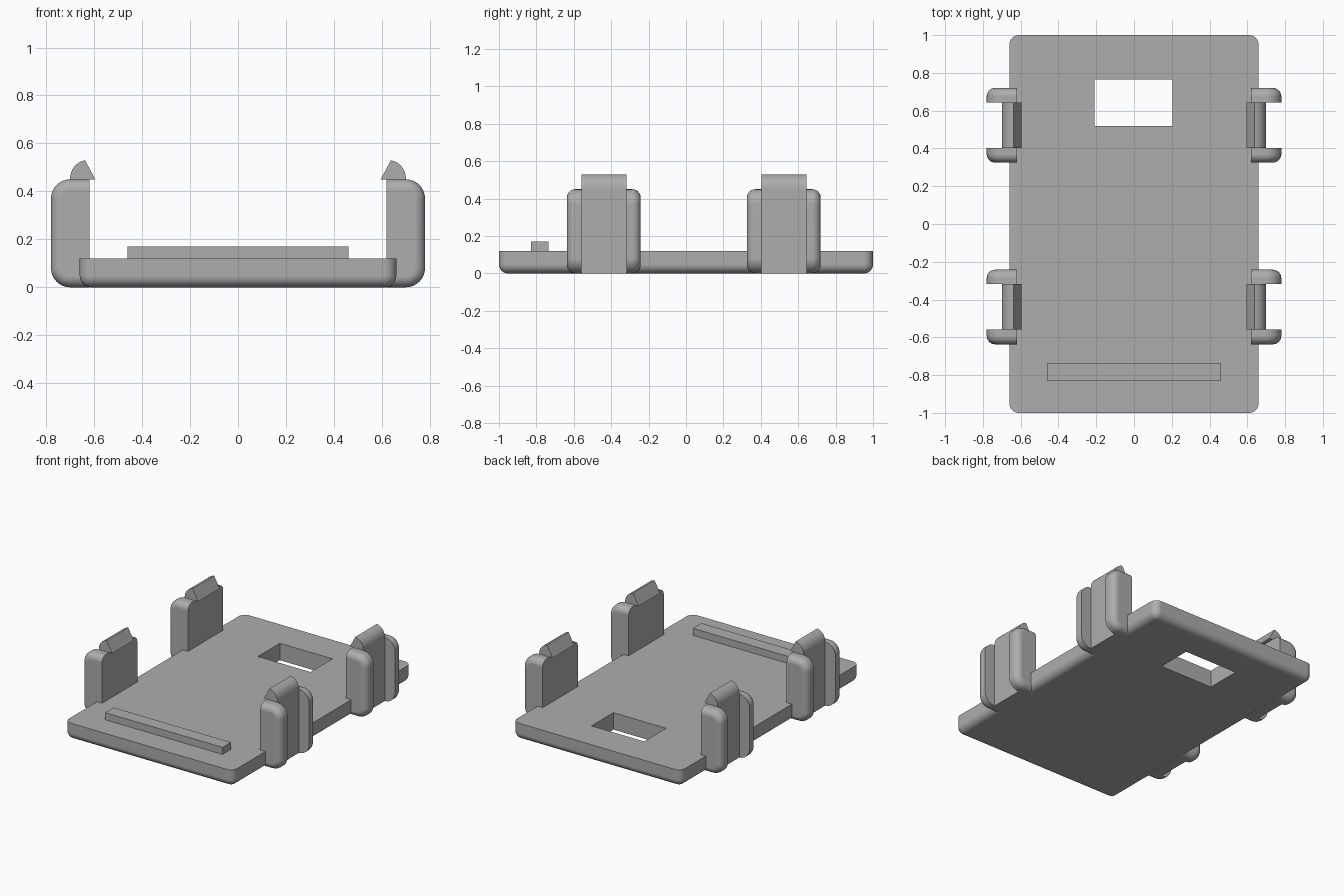
import bpy
import bmesh
import math
from mathutils import Vector

if "Cube" in bpy.data.objects:
    bpy.data.objects.remove(bpy.data.objects["Cube"])

grey = bpy.data.materials.new("grey plastic")
grey.use_nodes = True
COLOUR = (0.42, 0.42, 0.42, 1)
grey.diffuse_color = COLOUR
grey.node_tree.nodes["Principled BSDF"].inputs["Base Color"].default_value = COLOUR


def box_mesh(x, y, z):
    """Box from (low, high) ranges."""
    bm = bmesh.new()
    bmesh.ops.create_cube(bm, size=1)
    for v in bm.verts:
        v.co = Vector([r[0] if c < 0 else r[1] for c, r in zip(v.co, (x, y, z))])
    return bm


def round_edges(bm, radius, rule, segments=8):
    edges = [e for e in bm.edges if rule(e.verts[0].co, e.verts[1].co)]
    bmesh.ops.bevel(bm, geom=edges, offset=radius, segments=segments,
                    profile=0.5, affect='EDGES', clamp_overlap=True)


def add_object(name, bm):
    bmesh.ops.recalc_face_normals(bm, faces=bm.faces)
    mesh = bpy.data.meshes.new(name)
    bm.to_mesh(mesh)
    bm.free()
    mesh.materials.append(grey)
    obj = bpy.data.objects.new(name, mesh)
    bpy.context.collection.objects.link(obj)
    return obj


def activate(obj):
    bpy.ops.object.select_all(action='DESELECT')
    obj.select_set(True)
    bpy.context.view_layer.objects.active = obj


def cut(obj, bm):
    """Subtract a mesh and discard the cutter."""
    cutter = add_object("cutter", bm)
    cutter.hide_render = True
    mod = obj.modifiers.new("cut", 'BOOLEAN')
    mod.operation = 'DIFFERENCE'
    mod.solver = 'EXACT'
    mod.object = cutter
    activate(obj)
    bpy.ops.object.modifier_apply(modifier=mod.name)
    bpy.data.objects.remove(cutter)


def smooth(obj):
    activate(obj)
    bpy.ops.object.shade_smooth_by_angle(angle=math.radians(25))
    mod = obj.modifiers.new("even shading", 'WEIGHTED_NORMAL')
    mod.keep_sharp = True


def same(a, b, axis, value):
    return abs(a[axis] - value) < 1e-4 and abs(b[axis] - value) < 1e-4


# Base plate: rounded corners and underside, sharp top rim, rectangular window
bm = box_mesh((-0.66, 0.66), (-1, 1), (0, 0.12))
round_edges(bm, 0.05, lambda a, b: abs(a.z - b.z) > 0.05)
round_edges(bm, 0.048, lambda a, b: same(a, b, 2, 0))
plate = add_object("base_plate", bm)
cut(plate, box_mesh((-0.208, 0.205), (0.52, 0.765), (-0.1, 0.3)))
smooth(plate)

# Raised stop bar near the front
add_object("stop_bar", box_mesh((-0.46, 0.46), (-0.83, -0.735), (0.115, 0.17)))

# Side clips: rounded block with an outer channel, leaving two ribs, plus a hook
INNER, OUTER, WALL, TOP = 0.62, 0.78, 0.70, 0.45
for place, low in (("front", -0.637), ("back", 0.325)):
    high = low + 0.395
    channel = (low + 0.078, high - 0.076)

    bm = box_mesh((INNER, OUTER), (low, high), (0, TOP))
    round_edges(bm, 0.08, lambda a, b: same(a, b, 0, OUTER) and abs(a.y - b.y) > 0.1)
    round_edges(bm, 0.045, lambda a, b: (same(a, b, 1, low) or same(a, b, 1, high))
                and not same(a, b, 0, INNER))
    clip = add_object(place + "_clip", bm)
    cut(clip, box_mesh((WALL, 1), channel, (-0.1, 0.6)))

    # Hook profile: curved outer back, peak, straight slope to the inner lip
    bm = bmesh.new()
    profile = [(0.595, TOP)]
    for i in range(9):
        t = math.radians(80) * (1 - i / 8)
        profile.append((0.62 + 0.08 * math.cos(t) + 0.004 * math.sin(t),
                        TOP + 0.081 * math.sin(t)))
    face = bm.faces.new([bm.verts.new((x, channel[0], z)) for x, z in profile])
    out = bmesh.ops.extrude_face_region(bm, geom=[face])
    moved = [g for g in out["geom"] if isinstance(g, bmesh.types.BMVert)]
    bmesh.ops.translate(bm, verts=moved, vec=(0, channel[1] - channel[0], 0))
    hook = add_object(place + "_hook", bm)

    for obj in (clip, hook):
        mirror = obj.modifiers.new("both sides", 'MIRROR')
        mirror.mirror_object = plate
        mirror.use_mirror_merge = False
        smooth(obj)
